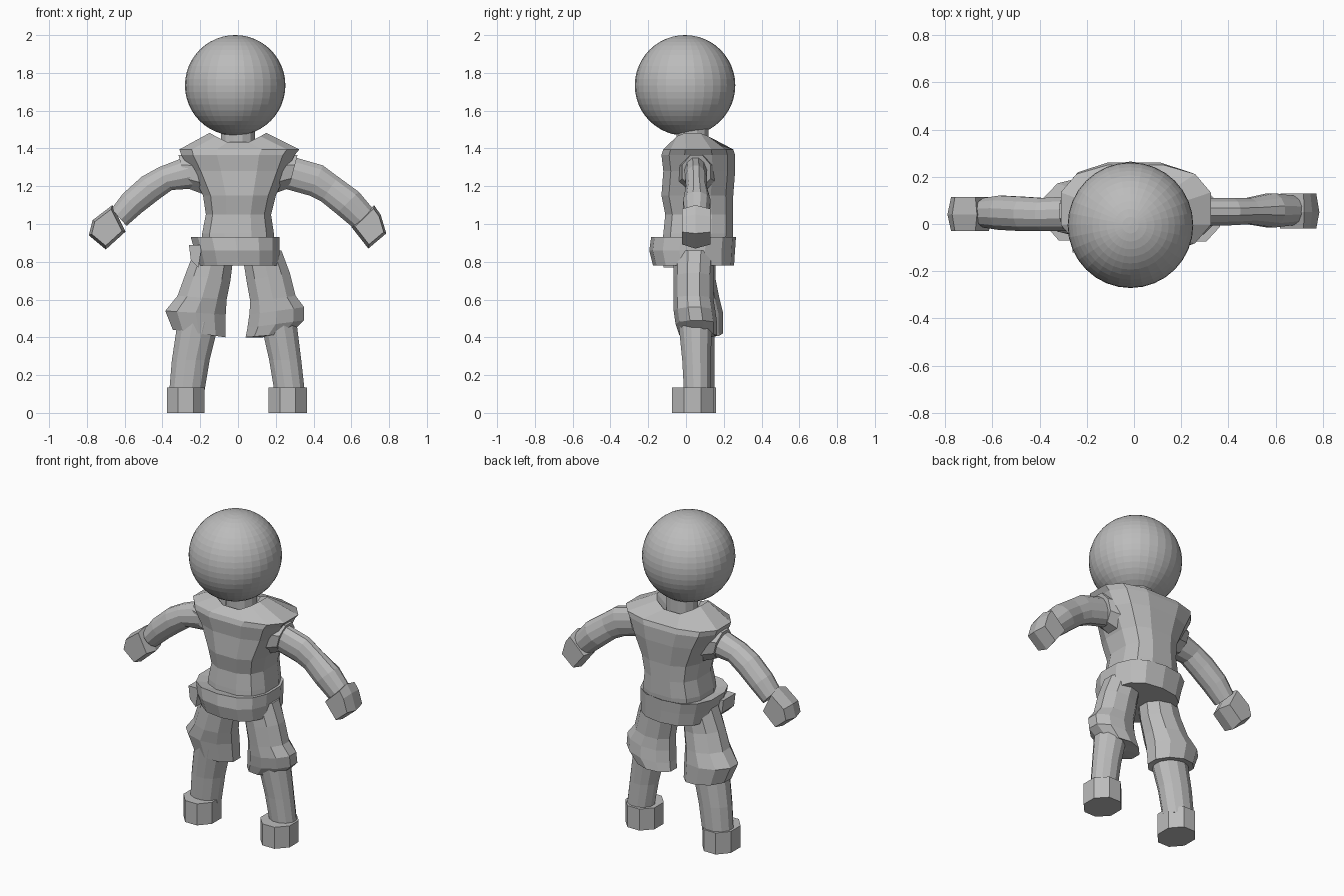
import bpy, bmesh, math
from mathutils import Vector

if "Cube" in bpy.data.objects:
    bpy.data.objects.remove(bpy.data.objects["Cube"])

grey = bpy.data.materials.new("plain grey")
grey.diffuse_color = (0.5, 0.5, 0.5, 1)
grey.use_nodes = True
grey.node_tree.nodes["Principled BSDF"].inputs["Base Color"].default_value = grey.diffuse_color


def finish(name, bm):
    bmesh.ops.recalc_face_normals(bm, faces=bm.faces)
    me = bpy.data.meshes.new(name)
    bm.to_mesh(me)
    bm.free()
    me.materials.append(grey)
    ob = bpy.data.objects.new(name, me)
    bpy.context.collection.objects.link(ob)
    return ob


def loft(name, sections, sides=12, square=1.0, dip=None):
    """Sections: (ax, az, bx, bz, y0, y1) - two silhouette points and a depth range.
    dip = (first section, amount): lowers front/back of the last sections."""
    bm = bmesh.new()
    rings = []
    for k, (ax, az, bx, bz, y0, y1) in enumerate(sections):
        ring = []
        for i in range(sides):
            t = 2 * math.pi * (i + 0.5) / sides
            c, s = math.cos(t), math.sin(t)
            c = math.copysign(abs(c) ** square, c) / math.cos(math.pi / sides) ** square
            s = math.copysign(abs(s) ** square, s) / math.cos(math.pi / sides) ** square
            u = (1 + c) / 2
            z = az + (bz - az) * u
            if dip and k >= dip[0]:
                z -= dip[1] * (1 - abs(math.cos(t)))
            ring.append(bm.verts.new((ax + (bx - ax) * u, (y0 + y1) / 2 + (y1 - y0) / 2 * s, z)))
        rings.append(ring)
    for a, b in zip(rings, rings[1:]):
        for i in range(sides):
            j = (i + 1) % sides
            bm.faces.new((a[i], a[j], b[j], b[i]))
    bm.faces.new(rings[0])
    bm.faces.new(rings[-1])
    return finish(name, bm)


def level(rows):
    """Horizontal sections (z, x0, x1, y0, y1)."""
    return [(x0, z, x1, z, y0, y1) for z, x0, x1, y0, y1 in rows]


def hull(name, points):
    bm = bmesh.new()
    for p in points:
        bm.verts.new(p)
    bmesh.ops.convex_hull(bm, input=bm.verts)
    return finish(name, bm)


# Head and neck
bm = bmesh.new()
bmesh.ops.create_uvsphere(bm, u_segments=32, v_segments=24, radius=0.266)
bmesh.ops.translate(bm, verts=bm.verts, vec=(-0.015, -0.005, 1.734))
finish("head", bm)
loft("neck", level([(1.34, -.09, .09, -.05, .12), (1.52, -.09, .09, -.05, .12)]))

# Tunic with flared shoulders and a dipped collar
loft("tunic", level([
    (.82, -.19, .20, -.13, .24),
    (.95, -.19, .19, -.12, .25),
    (1.05, -.17, .175, -.11, .25),
    (1.15, -.185, .20, -.13, .25),
    (1.28, -.25, .26, -.12, .26),
    (1.365, -.30, .30, -.13, .26),
    (1.395, -.31, .325, -.12, .25),
    (1.485, -.15, .15, -.07, .14),
    (1.42, -.09, .09, -.04, .11)]), square=.75, dip=(7, .07))

# Belt
loft("belt", level([
    (.78, -.21, .215, -.17, .25),
    (.86, -.23, .22, -.19, .255),
    (.93, -.25, .22, -.18, .26),
    (.92, -.20, .19, -.13, .24)]), sides=14, square=.8)
hull("belt_pouch", [(x, y, z) for x, z in ((-.26, .89), (-.25, .81), (-.21, .77), (-.19, .89))
                    for y in (-.12, .0)])

# Arms
loft("right_arm", [
    (.20, 1.20, .24, 1.37, -.01, .11),
    (.38, 1.15, .45, 1.31, -.005, .11),
    (.44, 1.12, .53, 1.25, .00, .11),
    (.52, 1.055, .64, 1.17, -.015, .13),
    (.61, .98, .715, 1.08, -.005, .12)])
loft("left_arm", [
    (-.20, 1.19, -.24, 1.37, -.03, .12),
    (-.35, 1.18, -.42, 1.30, -.03, .11),
    (-.42, 1.13, -.51, 1.25, -.03, .115),
    (-.51, 1.06, -.61, 1.16, -.025, .12),
    (-.59, .99, -.67, 1.08, -.015, .11)])
# Torn sleeve flaps under the arms
for side, name in ((1, "right_sleeve"), (-1, "left_sleeve")):
    loft(name, [(side * .19, 1.16, side * .24, 1.37, -.04, .16),
                (side * .27, 1.19, side * .315, 1.365, -.02, .13)], sides=8)

# Mitten hands: hull of a front outline, wider outline in the middle, and back outline
def hand(name, outline, depths):
    cx = sum(p[0] for p in outline) / len(outline)
    cz = sum(p[1] for p in outline) / len(outline)
    hull(name, [(cx + (x - cx) * f, y, cz + (z - cz) * f)
                for y, f in zip(depths, (.82, 1, .82)) for x, z in outline])


hand("right_hand", [(.60, .985), (.69, .87), (.785, .95), (.755, 1.05), (.72, 1.10)], (-.02, .05, .13))
hand("left_hand", [(-.595, .96), (-.70, .865), (-.79, .94), (-.77, 1.02), (-.665, 1.10)], (-.03, .04, .115))

# Baggy shorts
loft("right_shorts", [
    (.02, .86, .23, .86, -.06, .15),
    (.045, .70, .275, .74, -.06, .14),
    (.065, .59, .305, .62, -.06, .14),
    (.06, .52, .35, .56, -.06, .15),
    (.05, .45, .35, .49, -.05, .16),
    (.04, .40, .28, .42, -.03, .16),
    (.13, .40, .28, .44, .00, .13)], sides=10)
loft("left_shorts", [
    (-.23, .86, -.02, .86, -.06, .15),
    (-.28, .73, -.04, .70, -.06, .15),
    (-.32, .62, -.06, .60, -.06, .17),
    (-.385, .54, -.065, .52, -.05, .19),
    (-.345, .44, -.065, .40, -.03, .19),
    (-.32, .44, -.13, .42, .00, .14)], sides=10)

# Lower legs
loft("right_shin", level([
    (.10, .195, .355, -.01, .13),
    (.28, .165, .335, -.02, .13),
    (.48, .12, .31, -.04, .14)]))
loft("left_shin", level([
    (.10, -.365, -.18, -.01, .15),
    (.28, -.35, -.15, -.02, .15),
    (.48, -.32, -.10, -.04, .15)]))

# Shoes
for name, x0, x1, y0, y1 in (("right_shoe", .162, .365, -.075, .145),
                             ("left_shoe", -.377, -.178, -.07, .16)):
    loft(name, level([(0, x0, x1, y0, y1), (.135, x0, x1, y0, y1)]), sides=8)
